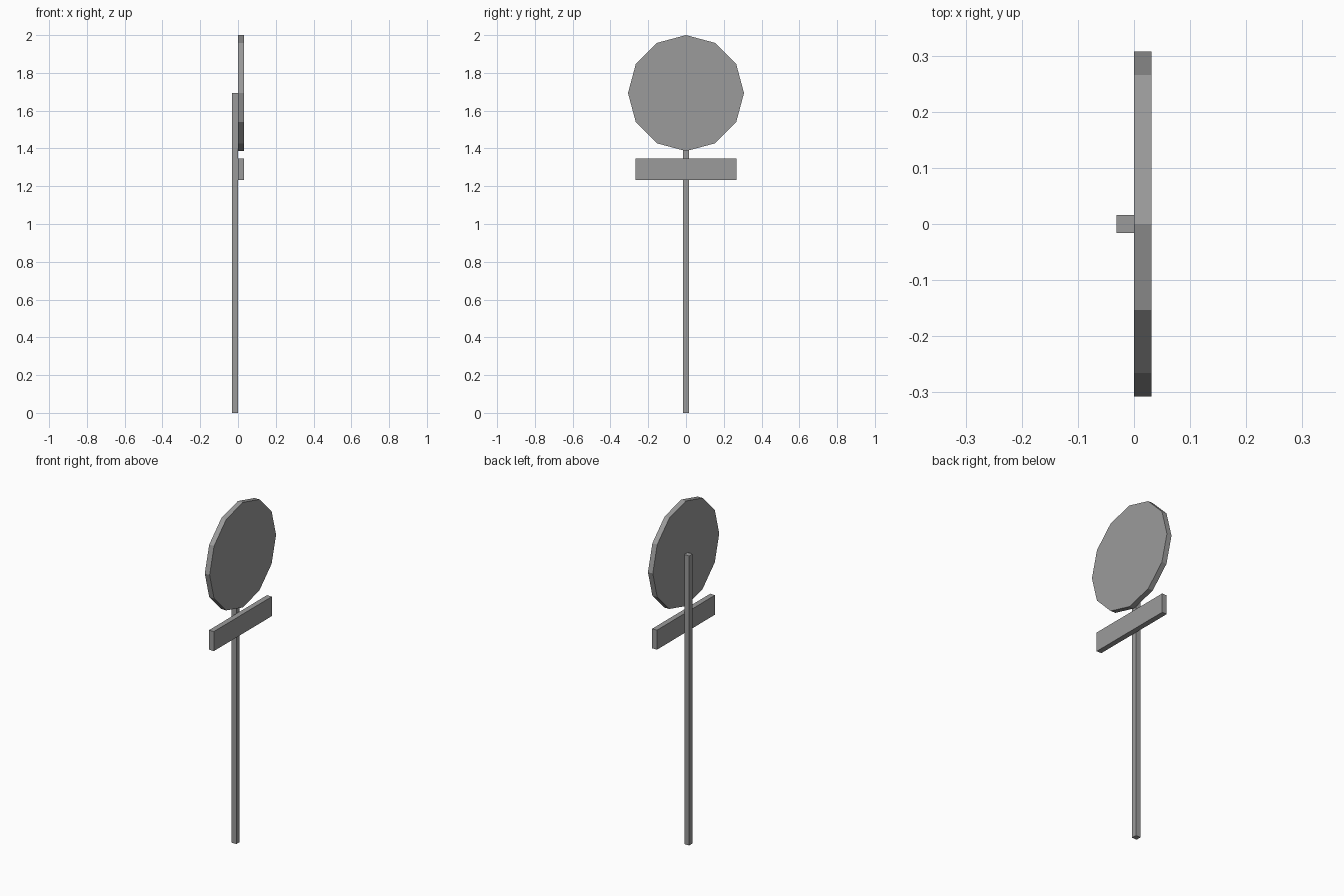
import bpy
import bmesh
from math import pi
from mathutils import Matrix

if "Cube" in bpy.data.objects:
    bpy.data.objects.remove(bpy.data.objects["Cube"])

T = 0.0313   # thickness of the plates and post

# Dark grey shared by all parts
grey = bpy.data.materials.new("dark_grey")
grey.diffuse_color = (0.33, 0.33, 0.33, 1)
grey.use_nodes = True
grey.node_tree.nodes["Principled BSDF"].inputs["Base Color"].default_value = grey.diffuse_color


def make_object(name, bm):
    mesh = bpy.data.meshes.new(name)
    bm.to_mesh(mesh)
    bm.free()
    mesh.materials.append(grey)
    obj = bpy.data.objects.new(name, mesh)
    bpy.context.collection.objects.link(obj)


def box(name, center, size):
    bm = bmesh.new()
    bmesh.ops.create_cube(bm, size=1.0, matrix=Matrix.Translation(center) @ Matrix.Diagonal((*size, 1)))
    make_object(name, bm)


# Square post behind the plates, ending at the disc centre
box("post", (-T / 2, 0, 1.693 / 2), (T, T, 1.693))

# Rectangular plate below the disc
box("lower_plate", (T / 2, 0, 1.290), (T, 0.536, 0.114))

# Twelve-sided round sign, facing +x
bm = bmesh.new()
bmesh.ops.create_cone(bm, cap_ends=True, segments=12, radius1=0.307, radius2=0.307, depth=T,
                      matrix=Matrix.Translation((T / 2, 0, 1.693)) @ Matrix.Rotation(pi / 2, 4, 'Y'))
make_object("round_sign", bm)
